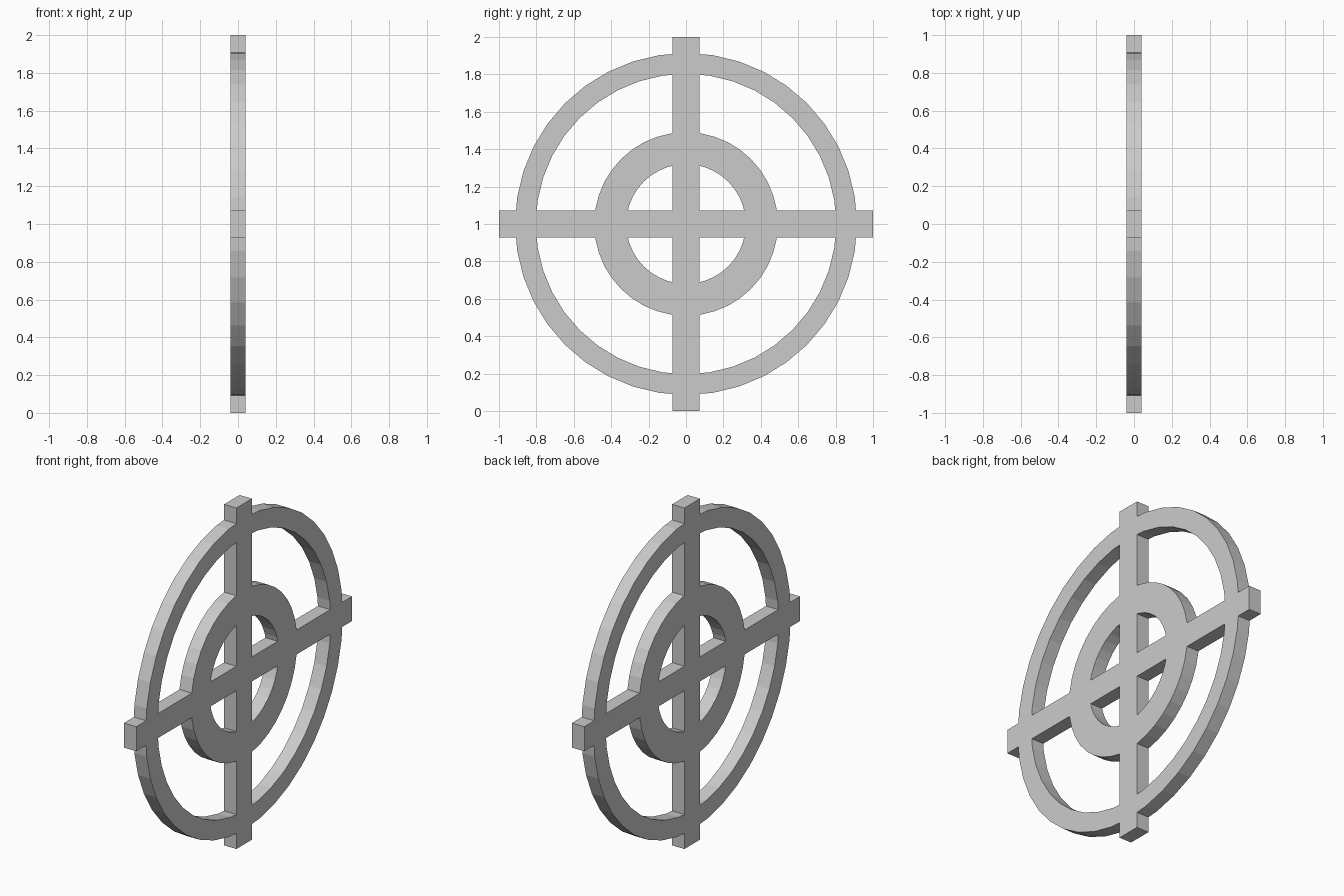
import bpy, bmesh, math

if "Cube" in bpy.data.objects:
    bpy.data.objects.remove(bpy.data.objects["Cube"])

HALF_T = 0.04      # half thickness along x
BAR = 0.072        # half width of the cross bars
SEGMENTS = 40


def finish(bm, name):
    bmesh.ops.recalc_face_normals(bm, faces=bm.faces)
    mesh = bpy.data.meshes.new(name)
    bm.to_mesh(mesh)
    bm.free()
    obj = bpy.data.objects.new(name, mesh)
    obj.location.z = 1
    bpy.context.collection.objects.link(obj)
    return obj


def make_ring(name, outer, inner):
    """Quarter of a flat ring trimmed at the bars, mirrored to the other three."""
    bm = bmesh.new()
    section = [(HALF_T, outer), (-HALF_T, outer), (-HALF_T, inner), (HALF_T, inner)]
    loops = []
    for i in range(SEGMENTS // 4 + 1):
        a = math.tau * i / SEGMENTS
        loops.append([bm.verts.new((x, r * math.cos(a), r * math.sin(a)))
                      for x, r in section])
    for p, q in zip(loops, loops[1:]):
        for k in range(4):
            n = (k + 1) % 4
            bm.faces.new((p[k], p[n], q[n], q[k]))
    # trim where the arc meets the bars
    for co, no in (((0, BAR, 0), (0, 1, 0)), ((0, 0, BAR), (0, 0, 1))):
        cut = bmesh.ops.bisect_plane(bm, geom=bm.verts[:] + bm.edges[:] + bm.faces[:],
                                     plane_co=co, plane_no=no, clear_inner=True)
        edges = [e for e in cut["geom_cut"] if isinstance(e, bmesh.types.BMEdge)]
        bmesh.ops.holes_fill(bm, edges=edges)
    obj = finish(bm, name)
    mirror = obj.modifiers.new("mirror", 'MIRROR')
    mirror.use_axis = (False, True, True)
    mirror.use_mirror_merge = False
    return obj


# cross: twelve-cornered outline extruded through the thickness
bm = bmesh.new()
outline = []
for i in range(4):
    c, s = round(math.cos(i * math.pi / 2)), round(math.sin(i * math.pi / 2))
    for y, z in ((1, -BAR), (1, BAR), (BAR, BAR)):
        outline.append(bm.verts.new((-HALF_T, y * c - z * s, y * s + z * c)))
face = bm.faces.new(outline)
ext = bmesh.ops.extrude_face_region(bm, geom=[face], use_keep_orig=True)
bmesh.ops.translate(bm, vec=(2 * HALF_T, 0, 0),
                    verts=[v for v in ext["geom"] if isinstance(v, bmesh.types.BMVert)])
finish(bm, "cross_bars")

# rings
make_ring("outer_ring", 0.914, 0.803)
make_ring("inner_ring", 0.491, 0.32)
